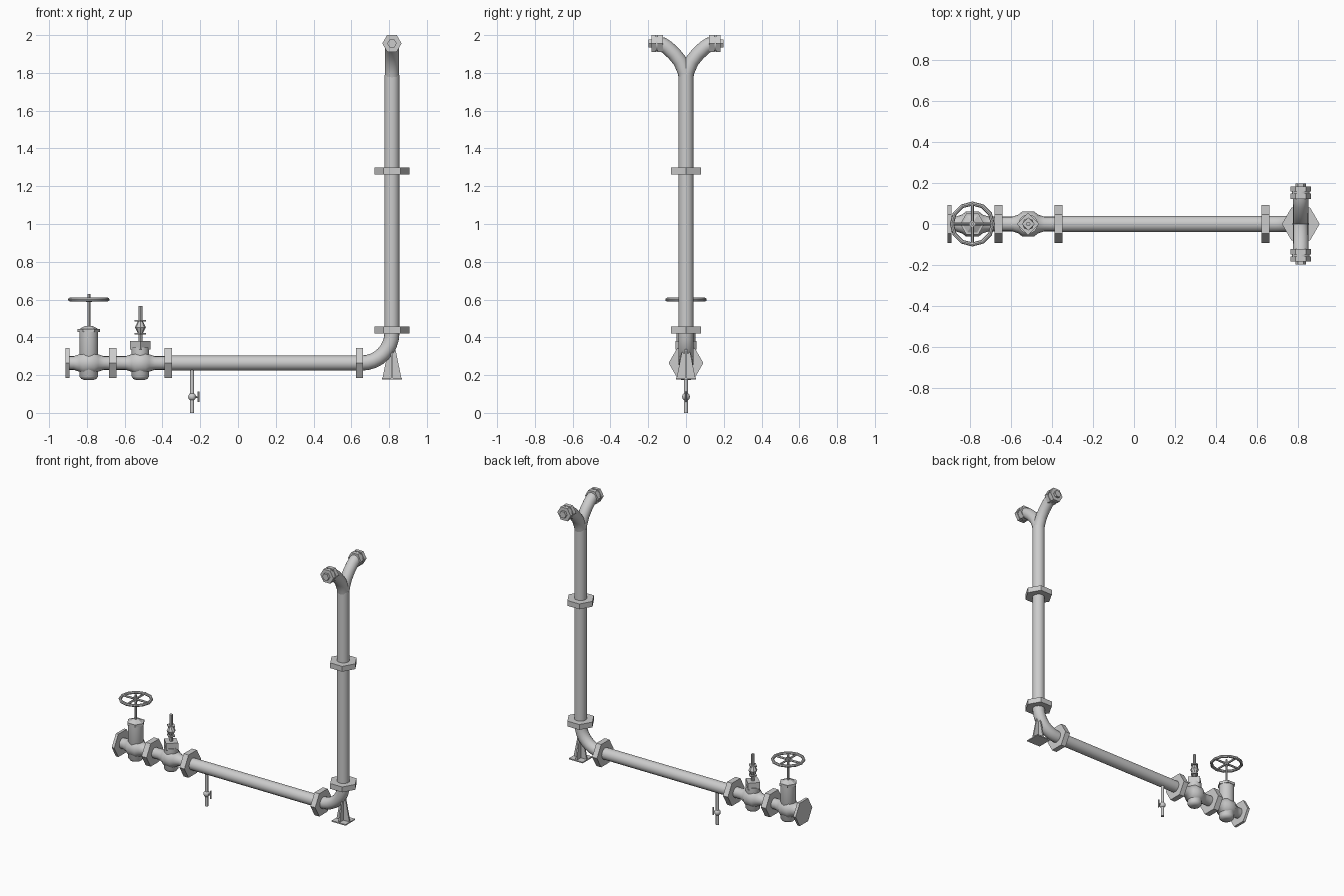
import bpy, bmesh
from math import cos, sin, pi, radians
from mathutils import Vector

if "Cube" in bpy.data.objects:
    bpy.data.objects.remove(bpy.data.objects["Cube"])

AXES = {  # local u, v, w directions; w is the axis of rotation
    'z': (Vector((1, 0, 0)), Vector((0, 1, 0)), Vector((0, 0, 1))),
    'x': (Vector((0, 1, 0)), Vector((0, 0, 1)), Vector((1, 0, 0))),
    'y': (Vector((1, 0, 0)), Vector((0, 0, -1)), Vector((0, 1, 0))),
}


def finish(name, bm, smooth):
    bmesh.ops.recalc_face_normals(bm, faces=bm.faces[:])
    me = bpy.data.meshes.new(name)
    bm.to_mesh(me)
    bm.free()
    ob = bpy.data.objects.new(name, me)
    bpy.context.collection.objects.link(ob)
    if smooth:
        bpy.ops.object.select_all(action='DESELECT')
        ob.select_set(True)
        bpy.context.view_layer.objects.active = ob
        bpy.ops.object.shade_smooth_by_angle(angle=radians(40))
    return ob


def lathe(name, profile, loc=(0, 0, 0), axis='z', n=16):
    """Closed solid of revolution from (position along axis, radius) pairs."""
    u, v, w = AXES[axis]
    bm = bmesh.new()
    rings = [[bm.verts.new(Vector(loc) + w * h + (u * cos(2 * pi * i / n) + v * sin(2 * pi * i / n)) * r)
              for i in range(n)] for h, r in profile]
    for a, b in zip(rings, rings[1:]):
        for i in range(n):
            j = (i + 1) % n
            bm.faces.new((a[i], a[j], b[j], b[i]))
    bm.faces.new(rings[0])
    bm.faces.new(rings[-1])
    return finish(name, bm, n > 8)


def rod(name, a, b, r, loc=(0, 0, 0), axis='z', n=16):
    return lathe(name, [(a, r), (b, r)], loc, axis, n)


def sweep(name, path, r, n=16, cyclic=False):
    """Round tube along a planar path, cut at mitred sections."""
    pts = [Vector(p) for p in path]
    m = len(pts)
    normal = (pts[1] - pts[0]).cross(pts[m // 2 + 1] - pts[1]).normalized()
    bm = bmesh.new()
    rings = []
    for k, p in enumerate(pts):
        q0 = pts[(k - 1) % m] if cyclic else pts[max(k - 1, 0)]
        q1 = pts[(k + 1) % m] if cyclic else pts[min(k + 1, m - 1)]
        side = normal.cross((q1 - q0).normalized())
        rings.append([bm.verts.new(p + (side * cos(2 * pi * i / n) + normal * sin(2 * pi * i / n)) * r)
                      for i in range(n)])
    for k in range(m if cyclic else m - 1):
        a, b = rings[k], rings[(k + 1) % m]
        for i in range(n):
            j = (i + 1) % n
            bm.faces.new((a[i], a[j], b[j], b[i]))
    if not cyclic:
        bm.faces.new(rings[0])
        bm.faces.new(rings[-1])
    return finish(name, bm, True)


def prism(name, outline, thick, loc, flip=False):
    """Flat plate from an (across, z) outline, in the xz plane or yz plane."""
    bm = bmesh.new()
    sides = []
    for t in (-thick / 2, thick / 2):
        sides.append([bm.verts.new(Vector(loc) + Vector((t, a, z) if flip else (a, t, z))) for a, z in outline])
        bm.faces.new(sides[-1])
    for i in range(len(outline)):
        j = (i + 1) % len(outline)
        bm.faces.new((sides[0][i], sides[0][j], sides[1][j], sides[1][i]))
    return finish(name, bm, False)


PZ, RX, R, FR = 0.264, 0.815, 0.04, 0.092  # pipe height, riser x, pipe and flange radius

# Horizontal pipe and riser
rod("horizontal_pipe", -0.36, 0.65, R, (0, 0, PZ), 'x')
rod("riser_pipe", 0.43, 1.79, R, (RX, 0, 0))

# Hexagonal flanges
for i, (a, b) in enumerate([(-0.912, -0.893), (-0.682, -0.643), (-0.388, -0.35), (0.624, 0.661)]):
    rod(f"pipe_flange_{i + 1}", a, b, FR, (0, 0, PZ), 'x', 6)
for i, (a, b) in enumerate([(0.42, 0.457), (1.263, 1.3)]):
    rod(f"riser_flange_{i + 1}", a, b, FR, (RX, 0, 0), 'z', 6)

# Elbow
ER = 0.16
sweep("elbow", [(RX - ER + ER * sin(t), 0, PZ + ER - ER * cos(t))
                for t in [pi / 2 * k / 8 for k in range(9)]], R)

# Elbow support foot: plate and crossed fins
prism("foot_plate", [(-0.053, 0.178), (0.053, 0.178), (0.053, 0.186), (-0.053, 0.186)], 0.106, (RX, 0, 0))
for flip in (False, True):
    prism("foot_fin", [(-0.05, 0.184), (0.05, 0.184), (0.017, 0.345), (-0.017, 0.345)], 0.01, (RX, 0, 0), flip)

# Forked outlet with threaded caps
for s, side in ((-1, "front"), (1, "back")):
    sweep(f"{side}_branch", [(RX, s * y, z) for y, z in
          [(0, 1.77), (0.008, 1.81), (0.03, 1.86), (0.062, 1.9), (0.1, 1.935), (0.125, 1.951), (0.15, 1.956)]], 0.038)
    for part, a, b, r in (("collar", 0.122, 0.15, 0.051), ("neck", 0.148, 0.162, 0.042),
                          ("cap", 0.16, 0.183, 0.051), ("cap_nut", 0.182, 0.199, 0.025)):
        rod(f"{side}_{part}", s * a, s * b, r, (RX, 0, 1.956), 'y', 6 if part != "neck" else 12)


def valve_body(name, x, r, top, x0, x1):
    """Vertical body with domed bottom and flared side necks."""
    lathe(name + "_body", [(0.174, r * 0.45), (0.18, r * 0.8), (0.194, r), (top, r)], (x, 0, 0))
    lathe(name + "_necks", [(x0, 0.036), (x - r - 0.03, 0.036), (x - r, 0.046), (x - r * 0.6, 0.062),
                            (x + r * 0.6, 0.062), (x + r, 0.046), (x + r + 0.03, 0.036), (x1, 0.036)],
          (0, 0, PZ), 'x')


# Gate valve with handwheel
GX = -0.79
valve_body("gate_valve", GX, 0.05, 0.432, -0.9, -0.67)
rod("gate_valve_bonnet", 0.428, 0.445, 0.059, (GX, 0, 0), 'z', 6)
lathe("gate_valve_dome", [(0.444, 0.05), (0.461, 0.018)], (GX, 0, 0), 'z', 6)
rod("gate_valve_stem", 0.45, 0.63, 0.008, (GX, 0, 0), 'z', 8)
sweep("handwheel_rim", [(GX + 0.1 * cos(k * pi / 6), 0.1 * sin(k * pi / 6), 0.6) for k in range(12)],
      0.01, 8, True)
rod("handwheel_spoke_x", -0.1, 0.1, 0.007, (GX, 0, 0.6), 'x', 6)
rod("handwheel_spoke_y", -0.1, 0.1, 0.007, (GX, 0, 0.6), 'y', 6)
rod("handwheel_hub", 0.588, 0.612, 0.016, (GX, 0, 0), 'z', 8)

# Air release valve
CX = -0.517
valve_body("check_valve", CX, 0.047, 0.345, -0.65, -0.38)
rod("check_valve_bonnet", 0.335, 0.381, 0.055, (CX, 0, 0), 'z', 4)
rod("vent_stem", 0.375, 0.566, 0.011, (CX, 0, 0), 'z', 8)
for z in (0.419, 0.487):
    rod("vent_collar", z - 0.004, z + 0.004, 0.031, (CX, 0, 0), 'z', 4)
lathe("vent_ball", [(-0.03, 0.014), (0, 0.029), (0.03, 0.014)], (CX, 0, 0.453), 'z', 8)

# Drain pipe with small tap
DX = -0.243
rod("drain_pipe", 0, 0.24, 0.011, (DX, 0, 0), 'z', 10)
lathe("drain_ball", [(0.021 * -cos(t), 0.021 * sin(t)) for t in [pi * (k + 0.3) / 6.6 for k in range(7)]],
      (DX, 0, 0.085), 'z', 12)
rod("drain_tap_pin", 0, 0.034, 0.005, (DX, 0, 0.085), 'x', 8)
rod("drain_tap_handle", 0.058, 0.112, 0.005, (DX + 0.033, 0, 0), 'z', 8)
